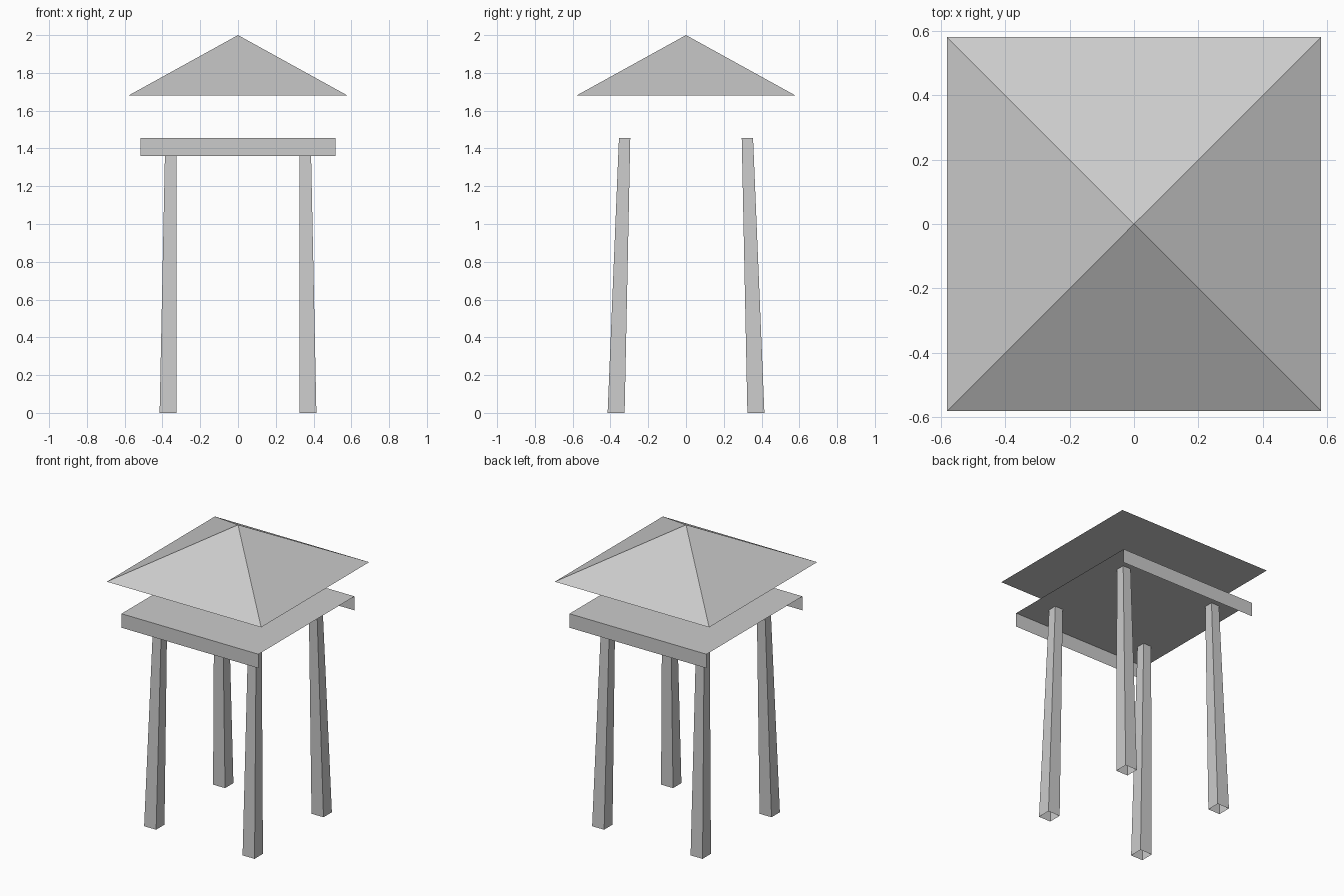
import bpy

if "Cube" in bpy.data.objects:
    bpy.data.objects.remove(bpy.data.objects["Cube"])

# One plain grey for the whole model
grey = bpy.data.materials.new("plain grey")
grey.diffuse_color = (0.6, 0.6, 0.6, 1)
grey.use_nodes = True
grey.node_tree.nodes["Principled BSDF"].inputs["Base Color"].default_value = grey.diffuse_color


def make(name, verts, faces):
    mesh = bpy.data.meshes.new(name)
    mesh.from_pydata(verts, [], faces)
    mesh.materials.append(grey)
    obj = bpy.data.objects.new(name, mesh)
    bpy.context.collection.objects.link(obj)
    return obj


def rect(x0, x1, y0, y1, z):
    return [(x0, y0, z), (x1, y0, z), (x1, y1, z), (x0, y1, z)]


# Legs: tapered square tubes with open ends, mirrored to the four corners
LEG_SIDES = [(i, (i + 1) % 4, (i + 1) % 4 + 4, i + 4) for i in range(4)]
for sx, side in ((-1, "left"), (1, "right")):
    for sy, end in ((-1, "front"), (1, "back")):
        pts = rect(0.325, 0.415, 0.325, 0.415, 0) + rect(0.325, 0.385, 0.295, 0.355, 1.455)
        pts = [(x * sx, y * sy, z) for x, y, z in pts]
        faces = LEG_SIDES if sx * sy > 0 else [f[::-1] for f in LEG_SIDES]
        make(f"{end}_{side}_leg", pts, faces)

# Table sheet with a hanging flap at front and back
W, TOP, LOW = 0.515, 1.455, 1.36
profile = [(-W, LOW), (-W, TOP), (W, TOP), (W, LOW)]
make("table_cover",
     [(x, y, z) for y, z in profile for x in (-W, W)],
     [(2 * i, 2 * i + 1, 2 * i + 3, 2 * i + 2) for i in range(3)])

# Floating pyramid roof with a flat underside
R = 0.58
make("roof", rect(-R, R, -R, R, 1.68) + [(0, 0, 2.0)],
     [(i, (i + 1) % 4, 4) for i in range(4)] + [(3, 2, 1, 0)])
